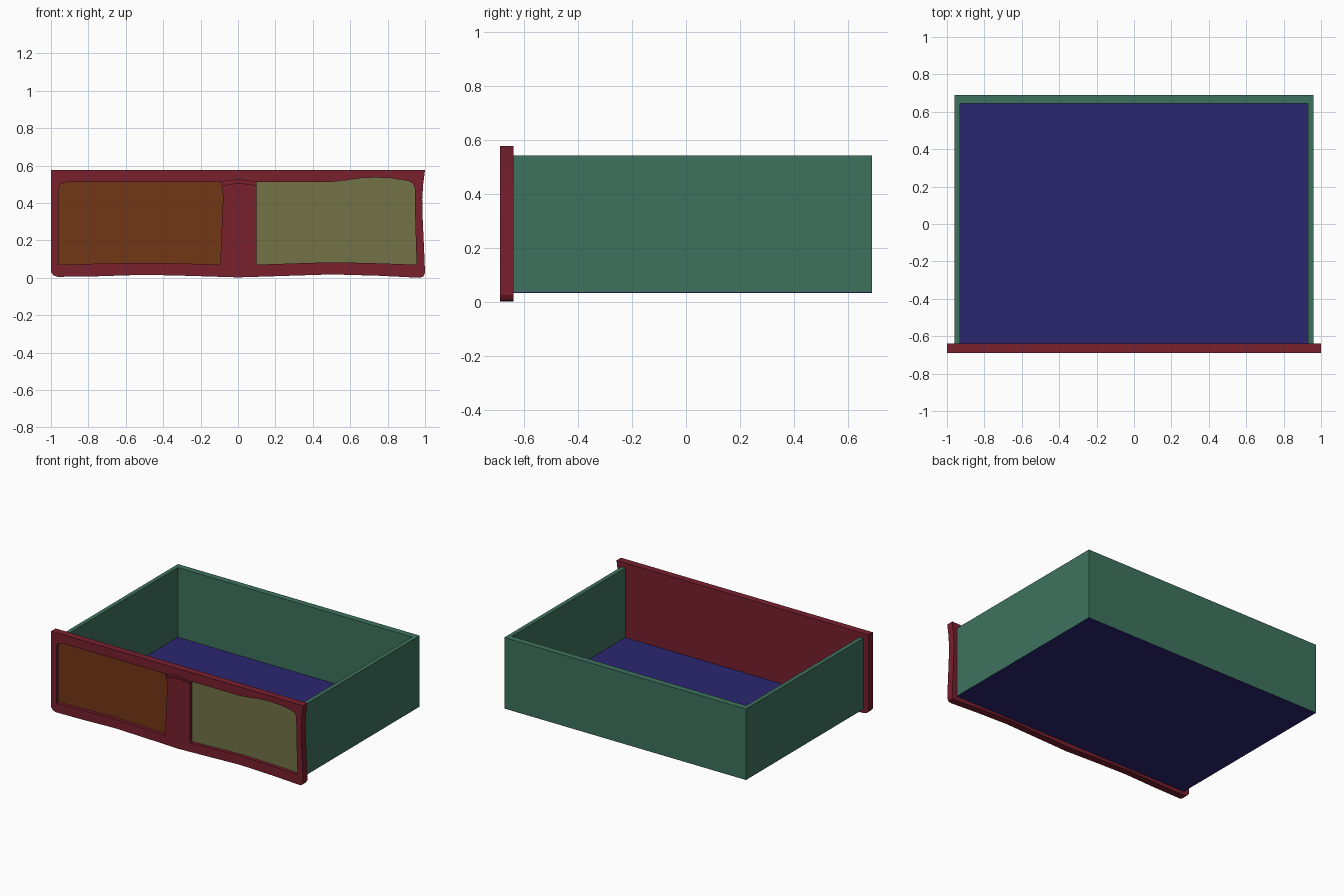
import bpy, bmesh
from mathutils import Vector

if "Cube" in bpy.data.objects:
    bpy.data.objects.remove(bpy.data.objects["Cube"])


def material(name, rgb):
    m = bpy.data.materials.new(name)
    m.diffuse_color = (*rgb, 1)
    m.use_nodes = True
    m.node_tree.nodes["Principled BSDF"].inputs["Base Color"].default_value = m.diffuse_color
    return m


RED = material("red_paint", (0.188, 0.014, 0.027))
GREEN = material("green_paint", (0.048, 0.171, 0.112))
BLUE = material("blue_paint", (0.024, 0.019, 0.162))
BROWN = material("brown_paint", (0.171, 0.038, 0.008))
OLIVE = material("olive_paint", (0.171, 0.171, 0.061))


def prism(name, pts, a, b, mat, axis="y"):
    """Extrude a 2D outline from a to b along y (xz outline) or z (xy outline)."""
    place = (lambda p, d: (p[0], d, p[1])) if axis == "y" else (lambda p, d: (p[0], p[1], d))
    bm = bmesh.new()
    face = bm.faces.new([bm.verts.new(place(p, a)) for p in pts])
    ext = bmesh.ops.extrude_face_region(bm, geom=[face])
    verts = [g for g in ext["geom"] if isinstance(g, bmesh.types.BMVert)]
    bmesh.ops.translate(bm, verts=verts, vec=Vector(place((0, 0), b - a)))
    bmesh.ops.recalc_face_normals(bm, faces=bm.faces)
    mesh = bpy.data.meshes.new(name)
    bm.to_mesh(mesh)
    bm.free()
    mesh.materials.append(mat)
    obj = bpy.data.objects.new(name, mesh)
    bpy.context.collection.objects.link(obj)
    return obj


def carve(obj, pts, depth_y):
    """Cut a pocket of the given outline into the front of obj."""
    cutter = prism("cutter", pts, -0.8, depth_y, RED)
    cutter.hide_render = True
    mod = obj.modifiers.new("pocket", "BOOLEAN")
    mod.operation, mod.solver, mod.object = "DIFFERENCE", "EXACT", cutter
    bpy.context.view_layer.objects.active = obj
    bpy.ops.object.modifier_apply(modifier=mod.name)
    bpy.data.objects.remove(cutter)


# Drawer front with hand-worn bottom and right edges
front = prism("drawer_front", [
    (-1, 0.577), (-1, 0.03), (-0.985, 0.012), (-0.965, 0.005), (-0.75, 0.008),
    (-0.5, 0.016), (-0.25, 0.01), (0, 0.002), (0.25, 0.01), (0.5, 0.018),
    (0.75, 0.011), (0.97, 0.0), (0.99, 0.006), (1.0, 0.025), (0.995, 0.15),
    (0.988, 0.3), (0.985, 0.42), (0.99, 0.5), (1.0, 0.577)], -0.69, -0.64, RED)

# Two recessed fields
left = [(-0.96, 0.07), (-0.96, 0.475), (-0.95, 0.5), (-0.91, 0.513), (-0.095, 0.513),
        (-0.085, 0.48), (-0.08, 0.43), (-0.09, 0.2), (-0.095, 0.07),
        (-0.3, 0.077), (-0.5, 0.08), (-0.7, 0.077)]
right = [(0.1, 0.07), (0.1, 0.513), (0.5, 0.513), (0.57, 0.52), (0.65, 0.532),
         (0.73, 0.536), (0.82, 0.532), (0.91, 0.518), (0.935, 0.505), (0.945, 0.48),
         (0.948, 0.3), (0.955, 0.07), (0.7, 0.079), (0.5, 0.083), (0.3, 0.077)]
for name, outline, mat in (("left_panel", left, BROWN), ("right_panel", right, OLIVE)):
    carve(front, outline, -0.663)
    prism(name, outline, -0.666, -0.655, mat)

# Shallow arched groove at the head of the middle stile
carve(front, [(-0.088, 0.49), (-0.05, 0.5), (0, 0.505), (0.05, 0.502), (0.102, 0.495),
              (0.102, 0.51), (0.05, 0.52), (0, 0.523), (-0.05, 0.52), (-0.092, 0.511)], -0.68)

# Side and back walls
prism("box_walls", [(-0.96, -0.64), (-0.93, -0.64), (-0.93, 0.645), (0.93, 0.645),
                    (0.93, -0.64), (0.96, -0.64), (0.96, 0.69), (-0.96, 0.69)],
      0.035, 0.542, GREEN, "z")

# Floor
prism("box_floor", [(-0.959, -0.64), (0.959, -0.64), (0.959, 0.689), (-0.959, 0.689)],
      0.032, 0.042, BLUE, "z")
